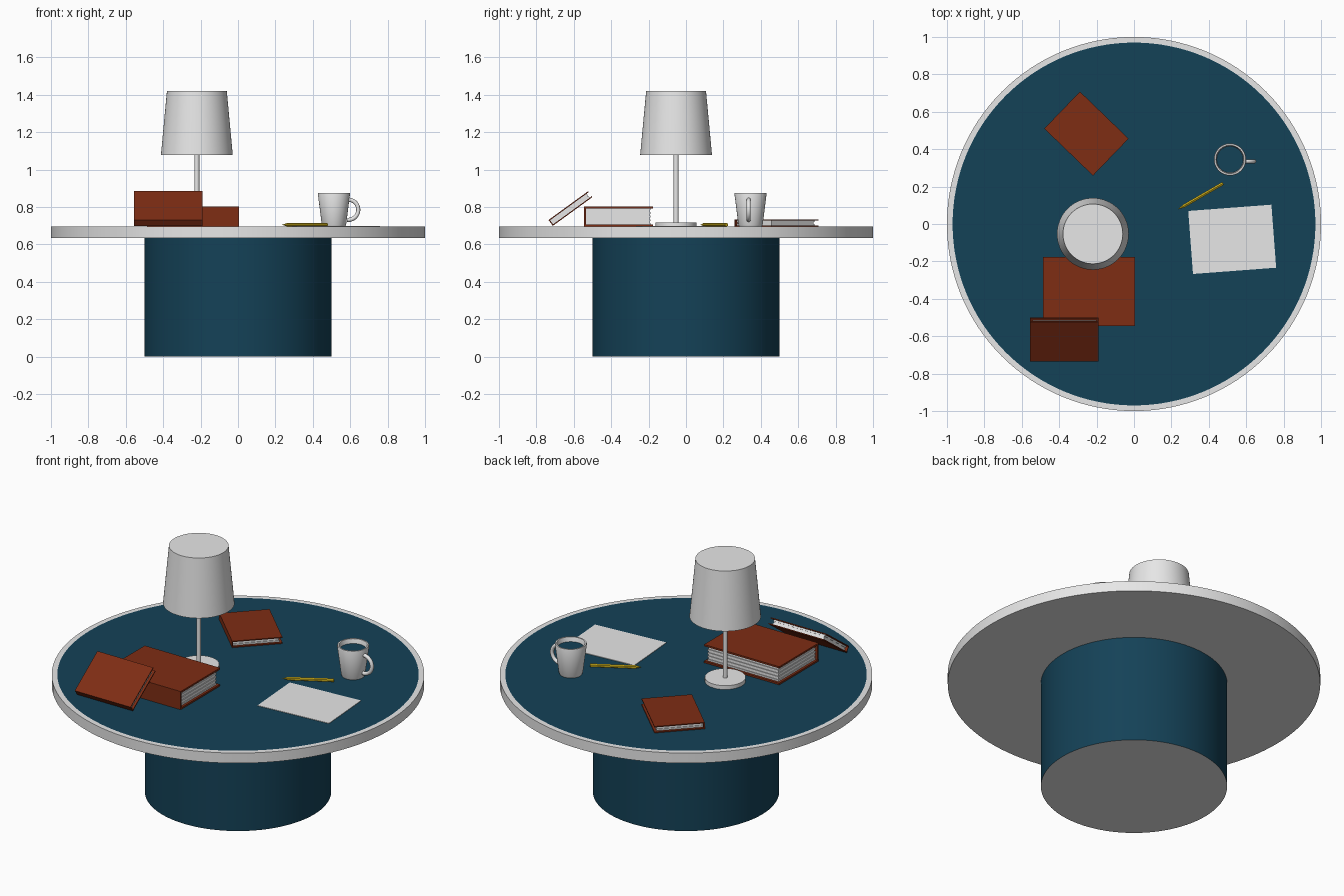
import bpy, bmesh, math
from mathutils import Matrix, Vector

if "Cube" in bpy.data.objects:
    bpy.data.objects.remove(bpy.data.objects["Cube"])


def material(name, rgb):
    m = bpy.data.materials.new(name)
    m.diffuse_color = (*rgb, 1)
    m.use_nodes = True
    m.node_tree.nodes["Principled BSDF"].inputs["Base Color"].default_value = m.diffuse_color
    return m


WHITE = material("white", (0.8, 0.8, 0.8))
BLUE = material("deep_blue", (0.007, 0.054, 0.096))
RED = material("rust_red", (0.21, 0.026, 0.007))
YELLOW = material("pencil_yellow", (0.62, 0.43, 0.01))

TOP = 0.695  # height of the table surface


def finish(name, bm, mats, matrix=Matrix(), smooth=True):
    bmesh.ops.recalc_face_normals(bm, faces=bm.faces)
    me = bpy.data.meshes.new(name)
    bm.to_mesh(me)
    bm.free()
    for m in mats:
        me.materials.append(m)
    ob = bpy.data.objects.new(name, me)
    bpy.context.collection.objects.link(ob)
    ob.matrix_world = matrix
    if smooth:
        bpy.ops.object.select_all(action='DESELECT')
        ob.select_set(True)
        bpy.context.view_layer.objects.active = ob
        bpy.ops.object.shade_smooth_by_angle(angle=math.radians(35))
    return ob


def lathe(name, profile, mats, loc=(0, 0, 0), segs=64, rule=None, matrix=None):
    """Spin (radius, height) points round z; radius 0 ends become a cap."""
    bm = bmesh.new()
    rings = []
    for r, z in profile:
        if r == 0:
            rings.append([bm.verts.new((0, 0, z))] * segs)
        else:
            rings.append([bm.verts.new((r * math.cos(2 * math.pi * i / segs),
                                        r * math.sin(2 * math.pi * i / segs), z))
                          for i in range(segs)])
    for k, (a, b) in enumerate(zip(rings, rings[1:])):
        for i in range(segs):
            j = (i + 1) % segs
            f = bm.faces.new(list(dict.fromkeys((a[i], a[j], b[j], b[i]))))
            f.material_index = rule(k) if rule else 0
    return finish(name, bm, mats, matrix or Matrix.Translation(loc))


def add_box(bm, lo, hi, mat=0):
    lo, hi = Vector(lo), Vector(hi)
    m = Matrix.Translation((lo + hi) / 2) @ Matrix.Diagonal((*(hi - lo), 1))
    res = bmesh.ops.create_cube(bm, size=1, matrix=m)
    for f in {f for v in res["verts"] for f in v.link_faces}:
        f.material_index = mat


def book(name, w, d, t, layers, matrix):
    """Spine along x at y = 0, open edge at y = d, resting on z = 0."""
    bm = bmesh.new()
    c = min(0.1 * t + 0.002, 0.01)
    add_box(bm, (0, c, 0), (w, d, c))
    add_box(bm, (0, c, t - c), (w, d, t))
    add_box(bm, (0, 0, 0), (w, c, t))
    step = (t - 2 * c) / layers
    for i in range(layers):  # alternate page stacks sit slightly deeper
        e = 0.014 if i % 2 == 0 else 0.018
        add_box(bm, (e, c, c + i * step), (w - e, d - e, c + (i + 1) * step), 1)
    return finish(name, bm, [RED, WHITE], matrix, smooth=False)


# table: drum base and round top with an inlaid blue surface
lathe("table_base", [(0, 0), (0.5, 0), (0.5, 0.636)], [WHITE, BLUE],
      rule=lambda k: 1 if k else 0, segs=96)
lathe("table_top", [(0, 0.635), (1, 0.635), (1, TOP), (0.97, TOP), (0, TOP)],
      [WHITE, BLUE], rule=lambda k: int(k == 3), segs=128)

# lamp: foot, pole and tapered shade open at the bottom
LAMP = (-0.22, -0.053, 0)
lathe("lamp_foot", [(0, TOP), (0.11, TOP), (0.11, 0.718), (0, 0.718)], [WHITE], LAMP)
lathe("lamp_pole", [(0.013, 0.715), (0.013, 1.41)], [WHITE], LAMP, segs=24)
lathe("lamp_shade", [(0, 1.41), (0.152, 1.41), (0.184, 1.078), (0.192, 1.078),
                     (0.176, 1.25), (0.16, 1.42), (0, 1.42)], [WHITE], LAMP)

# books: thick one, one leaning on it, one lying apart
book("thick_book", 0.493, 0.368, 0.108, 9, Matrix.Translation((-0.487, -0.545, TOP)))
book("leaning_book", 0.365, 0.262, 0.039, 3,
     Matrix.Translation((-0.555, -0.712, TOP + 0.004)) @ Matrix.Rotation(math.radians(36), 4, 'X'))
book("small_book", 0.362, 0.275, 0.039, 3,
     Matrix.Translation((-0.48, 0.51, TOP)) @ Matrix.Rotation(math.radians(-44), 4, 'Z'))

# sheet of paper
bm = bmesh.new()
add_box(bm, (-0.223, -0.169, 0), (0.223, 0.169, 0.003))
finish("paper", bm, [WHITE],
       Matrix.Translation((0.525, -0.082, TOP)) @ Matrix.Rotation(math.radians(4.3), 4, 'Z'), False)

# six-sided pencil with its point to the left
lathe("pencil", [(0, 0), (0.010, 0.035), (0.010, 0.278), (0, 0.278)], [YELLOW], segs=6,
      matrix=Matrix.Translation((0.235, 0.078, TOP + 0.010))
      @ Matrix.Rotation(math.radians(30), 4, 'Z') @ Matrix.Rotation(math.radians(90), 4, 'Y'))

# mug, drink and handle
MUG = (0.513, 0.345, 0)
lathe("mug", [(0, TOP), (0.06, TOP), (0.065, 0.705), (0.086, 0.87), (0.084, 0.876), (0.076, 0.876),
              (0.073, 0.868), (0.056, 0.715), (0, 0.715)], [WHITE], MUG, segs=48)
lathe("drink", [(0.0715, 0.85), (0, 0.85)], [BLUE], MUG, segs=48)

bm = bmesh.new()
N, M, R, r = 24, 12, 0.054, 0.011
rings = []
for i in range(N + 1):
    a = math.radians(-95 + 185 * i / N)
    ring = []
    for j in range(M):
        b = 2 * math.pi * j / M
        rad = R + r * math.cos(b)
        ring.append(bm.verts.new((0.076 + rad * math.cos(a), r * math.sin(b), rad * math.sin(a))))
    rings.append(ring)
for p, q in zip(rings, rings[1:]):
    for j in range(M):
        bm.faces.new((p[j], p[(j + 1) % M], q[(j + 1) % M], q[j]))
bm.faces.new(rings[0])
bm.faces.new(rings[-1])
finish("mug_handle", bm, [WHITE],
       Matrix.Translation((0.513, 0.335, 0.785)))
